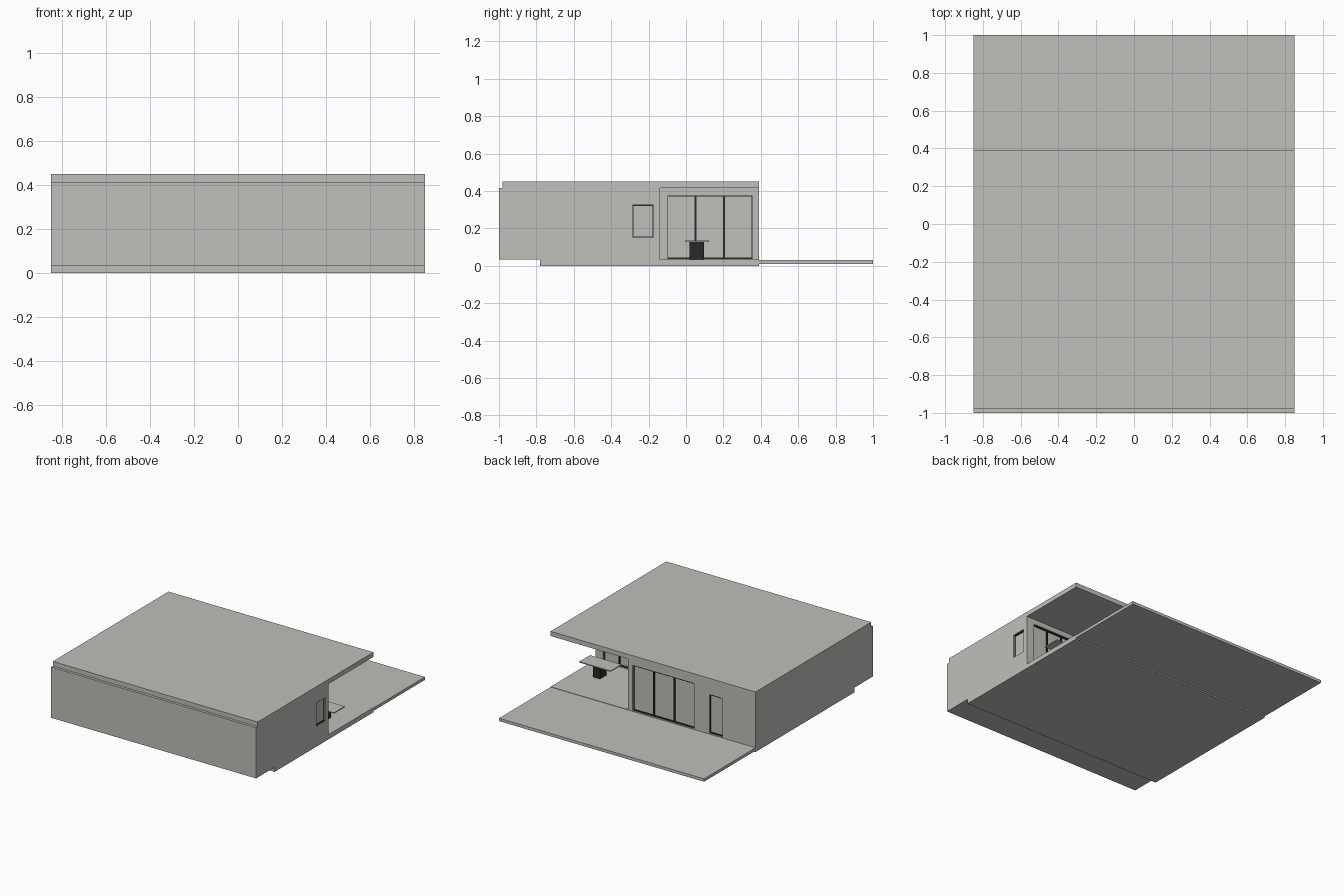
import bpy
import bmesh
from mathutils import Matrix, Vector

cube = bpy.data.objects.get("Cube")
if cube:
    bpy.data.objects.remove(cube, do_unlink=True)


def material(name, rgb):
    m = bpy.data.materials.new(name)
    m.use_nodes = True
    color = (*rgb, 1)
    m.diffuse_color = color
    m.node_tree.nodes["Principled BSDF"].inputs["Base Color"].default_value = color
    return m


pale = material("pale grey plaster", (0.52, 0.52, 0.495))
dark = material("dark frame metal", (0.02, 0.022, 0.022))


def to_object(name, bm, mat):
    bmesh.ops.recalc_face_normals(bm, faces=bm.faces)
    mesh = bpy.data.meshes.new(name)
    bm.to_mesh(mesh)
    bm.free()
    mesh.materials.append(mat)
    ob = bpy.data.objects.new(name, mesh)
    bpy.context.collection.objects.link(ob)
    return ob


def add_box(bm, x, y, z):
    """Box from three (low, high) ranges."""
    lo, hi = (Vector(c) for c in zip(x, y, z))
    bmesh.ops.create_cube(bm, size=1, matrix=Matrix.Translation((lo + hi) / 2)
                          @ Matrix.Diagonal((*(hi - lo), 1)))


def box(name, x, y, z, mat=pale):
    bm = bmesh.new()
    add_box(bm, x, y, z)
    return to_object(name, bm, mat)


W = 0.85           # half width
FLOOR, CEIL, TOP = 0.035, 0.415, 0.45
BACK = 0.39        # rear edge of the roof
WING_X, WING_Y = 0.21, -0.14   # inner corner of the terrace
DEPTH = 0.022      # window recess

# Slabs
box("foundation", (-W, W), (-0.78, BACK), (0, FLOOR))
box("rear_deck", (-W, W), (BACK, 1), (0.01, 0.032))
box("roof", (-W, W), (-0.98, BACK), (CEIL, TOP))

# L-shaped walls
bm = bmesh.new()
outline = [(-W, -1), (W, -1), (W, WING_Y), (WING_X, WING_Y), (WING_X, BACK), (-W, BACK)]
face = bm.faces.new([bm.verts.new((x, y, FLOOR)) for x, y in outline])
top = bmesh.ops.extrude_face_region(bm, geom=[face])["geom"]
bmesh.ops.translate(bm, vec=(0, 0, CEIL - FLOOR),
                    verts=[v for v in top if isinstance(v, bmesh.types.BMVert)])
walls = to_object("walls", bm, pale)

# Openings: name, wall axis, wall plane, range along wall, height range, panels
openings = [
    ("rear_sliding_door", "y", BACK, (-0.34, 0.17), (0.037, 0.377), 3),
    ("rear_door", "y", BACK, (-0.575, -0.467), (0.037, 0.328), 1),
    ("terrace_side_sliding_door", "x", WING_X, (-0.1, 0.355), (0.037, 0.377), 3),
    ("terrace_rear_sliding_door", "y", WING_Y, (0.28, 0.785), (0.037, 0.377), 4),
    ("side_window", "x", W, (-0.285, -0.175), (0.15, 0.328), 1),
]


def oriented(axis, across, along, z):
    return (across, along, z) if axis == "x" else (along, across, z)


# Cut the recesses
bm = bmesh.new()
for _, axis, plane, along, z, _ in openings:
    add_box(bm, *oriented(axis, (plane - DEPTH, plane + 0.02), along, z))
cutter = to_object("opening_cutter", bm, pale)
cutter.hide_render = True
cut = walls.modifiers.new("openings", "BOOLEAN")
cut.operation = "DIFFERENCE"
cut.solver = "EXACT"
cut.object = cutter
bpy.context.view_layer.objects.active = walls
bpy.ops.object.modifier_apply(modifier=cut.name)
bpy.data.objects.remove(cutter, do_unlink=True)

# Frames, mullions and panes
for name, axis, plane, (a, b), (lo, hi), panels in openings:
    back = plane - DEPTH
    t = 0.007
    across = (back, back + 0.014)
    bm = bmesh.new()
    for z in ((lo, lo + t), (hi - t, hi)):
        add_box(bm, *oriented(axis, across, (a, b), z))
    for along in ((a, a + 0.004), (b - 0.004, b)):
        add_box(bm, *oriented(axis, across, along, (lo, hi)))
    for i in range(1, panels):
        m = a + (b - a) * i / panels
        add_box(bm, *oriented(axis, across, (m - 0.005, m + 0.005), (lo, hi)))
    to_object(name + "_frame", bm, dark)
    box(name + "_pane", *oriented(axis, (back, back + 0.006), (a, b), (lo, hi)))

# Terrace table
box("table_top", (0.54, 0.80), (-0.005, 0.122), (0.127, 0.134))
box("table_pedestal", (0.645, 0.705), (0.02, 0.097), (FLOOR, 0.127), dark)
